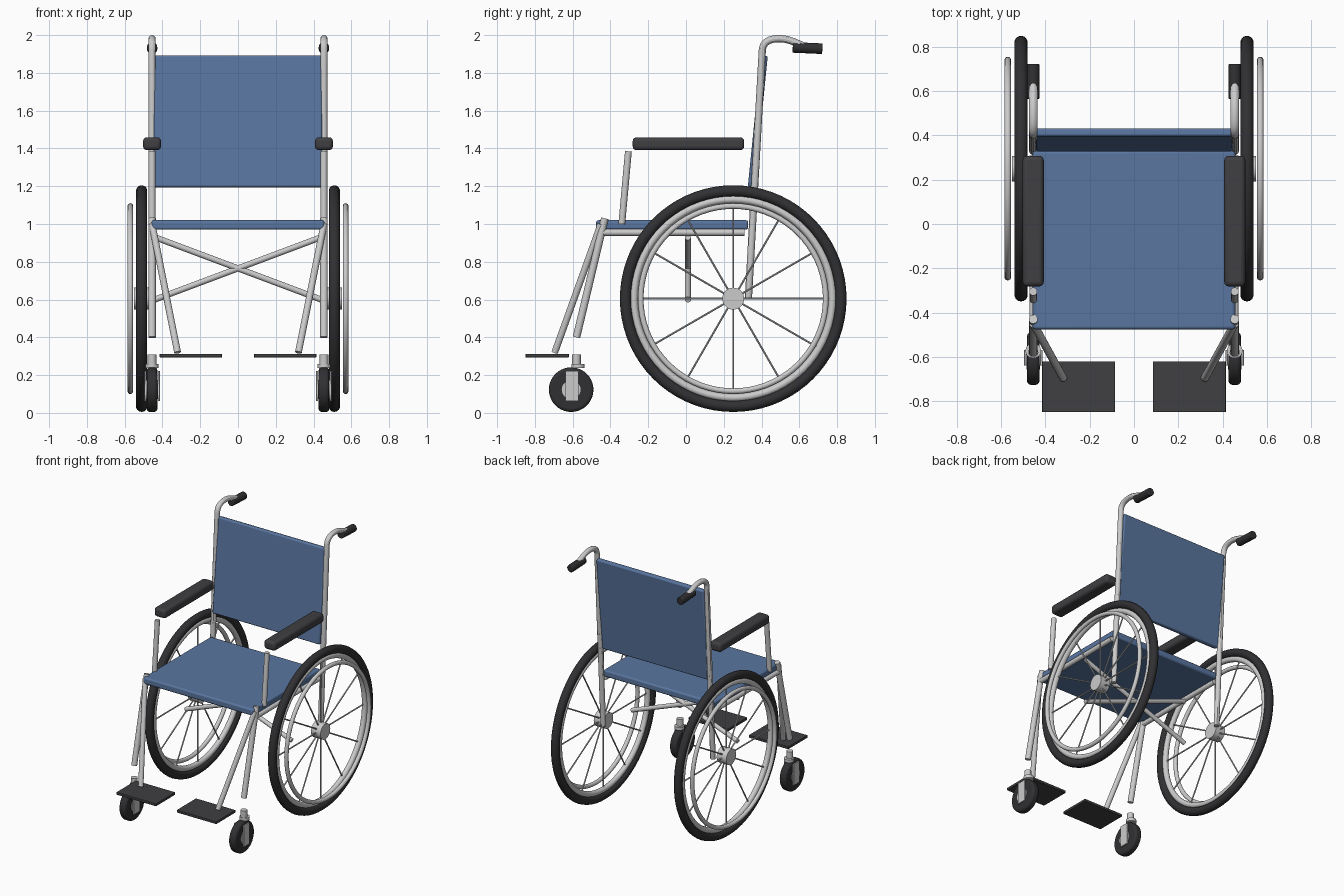
import bpy
from math import pi, sin, cos, atan2
from mathutils import Vector

if "Cube" in bpy.data.objects:
    bpy.data.objects.remove(bpy.data.objects["Cube"])


def material(name, color):
    m = bpy.data.materials.new(name)
    m.diffuse_color = (*color, 1)
    m.use_nodes = True
    m.node_tree.nodes["Principled BSDF"].inputs["Base Color"].default_value = m.diffuse_color
    return m


BLUE = material("blue_fabric", (0.10, 0.18, 0.35))
BLACK = material("black_rubber", (0.03, 0.03, 0.033))
DARK = material("dark_plastic", (0.05, 0.05, 0.055))


def finish(name, mat=None, bevel=0, segments=3):
    o = bpy.context.object
    o.name = name
    if mat:
        o.data.materials.append(mat)
    if bevel:
        b = o.modifiers.new("bevel", 'BEVEL')
        b.width, b.segments = bevel, segments
    bpy.ops.object.shade_smooth_by_angle()
    return o


def box(name, center, size, mat=None, bevel=0, tilt=0):
    bpy.ops.mesh.primitive_cube_add(size=1, location=center)
    bpy.context.object.scale = size
    bpy.ops.object.transform_apply(location=False, rotation=False, scale=True)
    o = finish(name, mat, bevel)
    o.rotation_euler.x = tilt
    return o


def rod(name, a, b, r, mat=None, bevel=0, sides=20):
    a, b = Vector(a), Vector(b)
    bpy.ops.mesh.primitive_cylinder_add(vertices=sides, radius=r, depth=(b - a).length,
                                        location=(a + b) / 2)
    bpy.context.object.rotation_euler = (b - a).to_track_quat('Z', 'Y').to_euler()
    return finish(name, mat, bevel)


def ring(name, center, major, minor, mat=None):
    bpy.ops.mesh.primitive_torus_add(location=center, rotation=(0, pi / 2, 0), major_radius=major,
                                     minor_radius=minor, major_segments=72, minor_segments=14)
    return finish(name, mat)


def bent_tube(name, points, r):
    # bezier path swept with a round section, then made a mesh
    cu = bpy.data.curves.new(name, 'CURVE')
    cu.dimensions = '3D'
    cu.bevel_depth, cu.bevel_resolution, cu.resolution_u = r, 4, 10
    cu.use_fill_caps = True
    sp = cu.splines.new('BEZIER')
    sp.bezier_points.add(len(points) - 1)
    for bp, (co, left, right) in zip(sp.bezier_points, points):
        bp.handle_left_type = bp.handle_right_type = 'FREE'
        bp.co, bp.handle_left, bp.handle_right = co, left, right
    o = bpy.data.objects.new(name, cu)
    bpy.context.collection.objects.link(o)
    bpy.ops.object.select_all(action='DESELECT')
    o.select_set(True)
    bpy.context.view_layer.objects.active = o
    bpy.ops.object.convert(target='MESH')
    return finish(name)


# Seat and backrest
box("seat", (0, -0.073, 0.995), (0.915, 0.805, 0.05), BLUE, 0.012)
box("backrest", (0, 0.38, 1.543), (0.89, 0.036, 0.70), BLUE, 0.01, tilt=-atan2(0.07, 0.7))

# Folding cross brace
for s in (-1, 1):
    rod("cross_brace", (-0.44 * s, 0.01, 0.60), (0.44 * s, 0.01, 0.93), 0.016)

for s, side in ((-1, "left"), (1, "right")):
    x = 0.455 * s
    # Frame tubes
    bent_tube("back_post_" + side, [
        ((x, 0.33, 0.60), (x, 0.33, 0.5), (x, 0.355, 1.04)),
        ((x, 0.404, 1.92), (x, 0.38, 1.5), (x, 0.407, 1.965)),
        ((x, 0.50, 1.981), (x, 0.445, 1.983), (x, 0.56, 1.979)),
        ((x, 0.65, 1.937), (x, 0.60, 1.945), (x, 0.70, 1.935))], 0.019)
    rod("push_grip_" + side, (x, 0.565, 1.935), (x, 0.722, 1.928), 0.028, BLACK, 0.005)
    rod("seat_rail_" + side, (x, -0.45, 0.955), (x, 0.31, 0.955), 0.018)
    rod("front_leg_" + side, (x, -0.43, 1.03), (x, -0.58, 0.40), 0.02)

    # Armrest
    rod("armrest_post_" + side, (x, -0.34, 1.0), (x, -0.305, 1.385), 0.018)
    box("armrest_pad_" + side, (x, 0.013, 1.425), (0.095, 0.59, 0.068), DARK, 0.02)

    # Footrest
    rod("footrest_tube_" + side, (x, -0.45, 1.0), (0.32 * s, -0.695, 0.32), 0.018)
    box("footplate_" + side, (0.25 * s, -0.735, 0.303), (0.33, 0.23, 0.02), DARK, 0.004)

    # Drive wheel
    wx, wy, wz = 0.51 * s, 0.25, 0.605
    ring("tire_" + side, (wx, wy, wz), 0.57, 0.03, BLACK)
    ring("wheel_rim_" + side, (wx, wy, wz), 0.525, 0.02)
    ring("hand_rim_" + side, (0.57 * s, wy, wz), 0.49, 0.015)
    rod("wheel_hub_" + side, (0.47 * s, wy, wz), (0.55 * s, wy, wz), 0.058, sides=32)
    for i in range(12):
        a = i * pi / 6
        rod("spoke_" + side, (wx, wy, wz),
            (wx, wy + 0.52 * cos(a), wz + 0.52 * sin(a)), 0.005, sides=8)

    # Front caster
    cy, cz = -0.608, 0.123
    rod("caster_tire_" + side, (x - 0.028, cy, cz), (x + 0.028, cy, cz), 0.118, BLACK, 0.016, 40)
    rod("caster_hub_" + side, (x - 0.031, cy, cz), (x + 0.031, cy, cz), 0.05, sides=28)
    for d in (-0.036, 0.036):
        box("caster_fork_" + side, (x + d, cy + 0.004, 0.142), (0.01, 0.07, 0.16), bevel=0.002)
    rod("caster_crown_" + side, (x, -0.572, 0.237), (x, -0.572, 0.26), 0.035)
    rod("caster_stem_" + side, (x, -0.58, 0.24), (x, -0.58, 0.31), 0.023)
